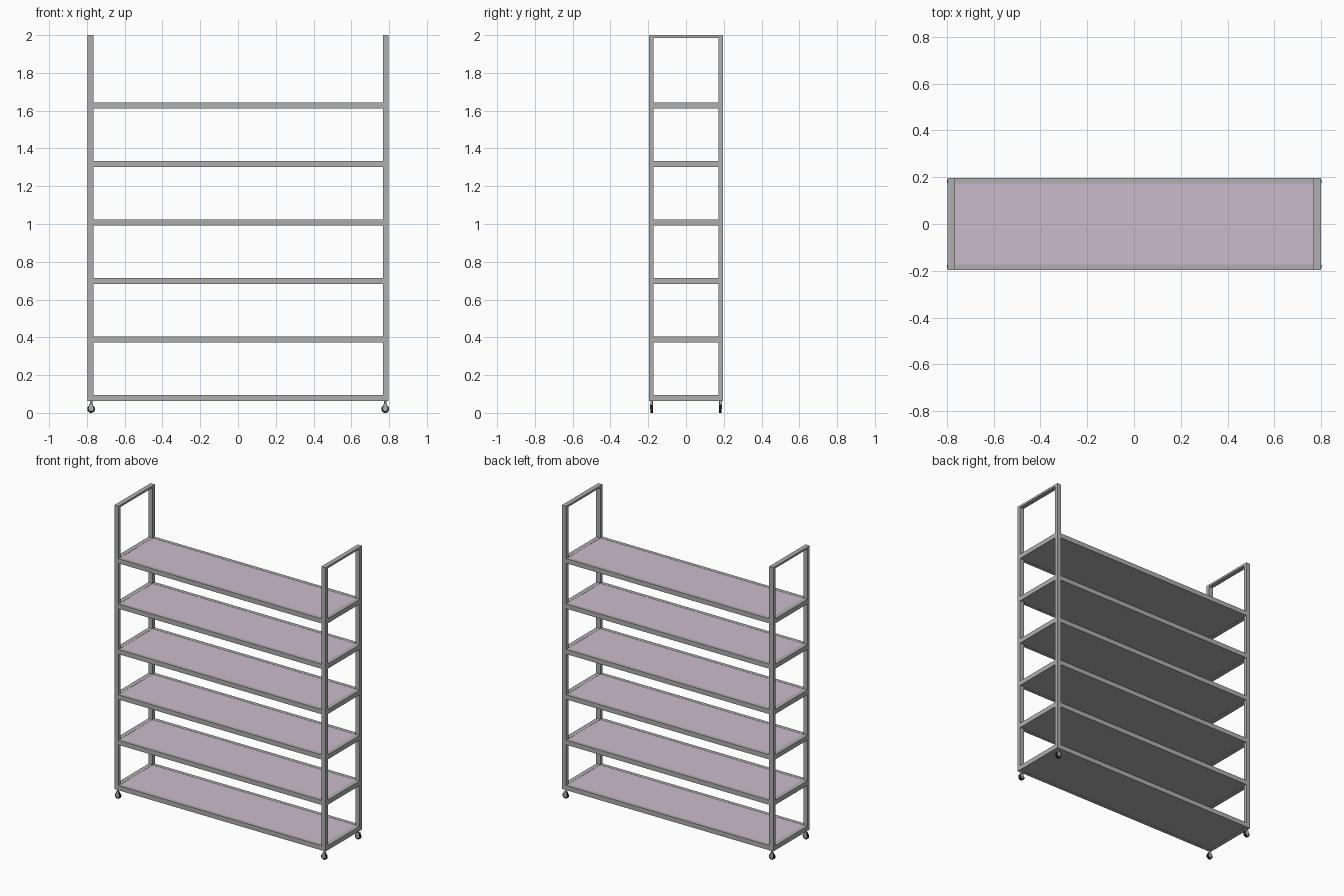
import bpy, bmesh, math
from mathutils import Matrix

if "Cube" in bpy.data.objects:
    bpy.data.objects.remove(bpy.data.objects["Cube"])


def material(name, rgb):
    m = bpy.data.materials.new(name)
    m.diffuse_color = (*rgb, 1)
    m.use_nodes = True
    m.node_tree.nodes["Principled BSDF"].inputs["Base Color"].default_value = m.diffuse_color
    return m


METAL = material("grey metal", (0.42, 0.43, 0.42))
PINK = material("pale mauve", (0.60, 0.50, 0.60))
BLACK = material("black rubber", (0.015, 0.015, 0.015))


def finish(name, bm, mat):
    me = bpy.data.meshes.new(name)
    bmesh.ops.recalc_face_normals(bm, faces=bm.faces)
    bm.to_mesh(me)
    bm.free()
    me.materials.append(mat)
    ob = bpy.data.objects.new(name, me)
    bpy.context.collection.objects.link(ob)
    return ob


def box(name, x, y, z, mat):
    # box from (min, max) ranges
    bm = bmesh.new()
    bmesh.ops.create_cube(bm, size=1)
    for v in bm.verts:
        for i, r in enumerate((x, y, z)):
            v.co[i] = r[0] if v.co[i] < 0 else r[1]
    return finish(name, bm, mat)


def cylinder(name, loc, r, h, mat, axis="Z", n=24):
    bm = bmesh.new()
    rot = Matrix.Rotation(math.pi / 2, 4, "X") if axis == "Y" else Matrix()
    bmesh.ops.create_cone(bm, cap_ends=True, segments=n, radius1=r, radius2=r,
                          depth=h, matrix=Matrix.Translation(loc) @ rot)
    for f in bm.faces:
        f.smooth = len(f.verts) == 4
    for e in bm.edges:
        e.smooth = all(len(f.verts) == 4 for f in e.link_faces)
    return finish(name, bm, mat)


CX = 0.001                 # frame sits slightly right of the swung casters
X0, X1 = 0.766, 0.797      # post inner and outer x
Y0, Y1 = 0.172, 0.196      # post inner and outer y
H = 0.032                  # rail height


def span(s, a, b, c=0.0):
    return tuple(sorted((c + s * a, c + s * b)))


# posts, top handles and casters
for sx in (-1, 1):
    px = span(sx, X0, X1, CX)
    box("top_handle", px, (-Y0, Y0), (1.986, 2.0), METAL)
    for sy in (-1, 1):
        box("post", px, span(sy, Y0, Y1), (0.064, 2.0), METAL)
        wx, wy = CX + sx * 0.7785, sy * 0.182
        cylinder("caster_tire", (wx, wy, 0.0205), 0.0205, 0.012, BLACK, "Y")
        cylinder("caster_hub", (wx, wy, 0.0225), 0.013, 0.0145, METAL, "Y")
        # fork cheeks over the wheel, bridge and stem
        for s in (-1, 1):
            box("caster_fork", (wx - 0.01, wx + 0.01),
                span(s, 0.006, 0.0078, wy), (0.02, 0.046), METAL)
        box("fork_bridge", (wx - 0.01, wx + 0.01),
            (wy - 0.0078, wy + 0.0078), (0.042, 0.046), METAL)
        cylinder("caster_stem", (wx, wy, 0.056), 0.006, 0.02, METAL, n=16)

# six shelves: rim rails, pan and coloured surface
for i in range(6):
    z = 0.064 + i * 0.3094
    zr = (z, z + H)
    for s in (-1, 1):
        box("long_rail", (CX - X0, CX + X0), span(s, Y0, Y1), zr, METAL)
        box("side_rail", span(s, X0, X1, CX), (-Y0, Y0), zr, METAL)
    box("shelf_pan", (CX - X0, CX + X0), (-Y0, Y0), (z + 0.001, z + H - 0.006), METAL)
    box("shelf_surface", (CX - X0, CX + X0), (-Y0, Y0),
        (z + H - 0.006, z + H - 0.001), PINK)
